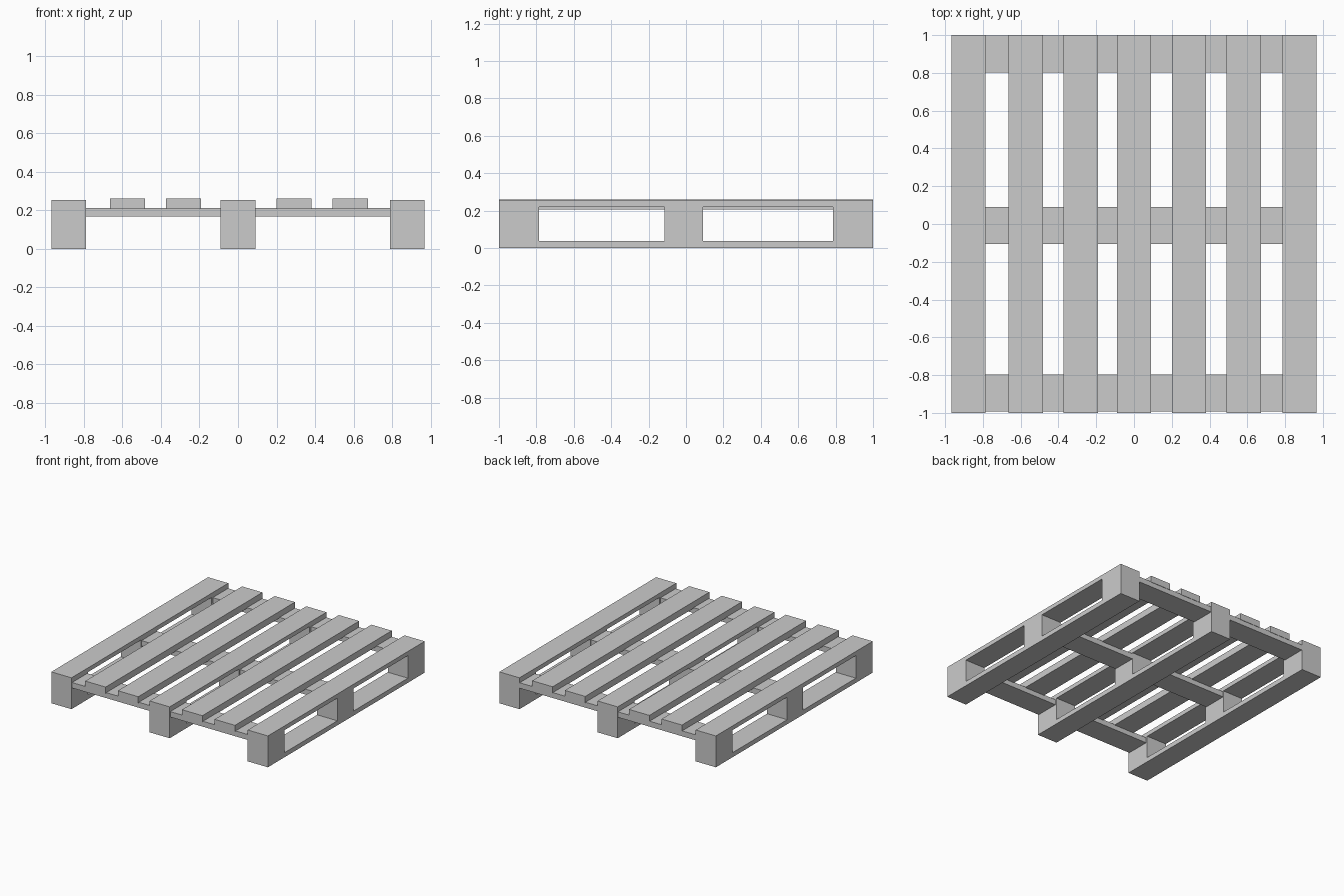
import bpy
from math import pi

if "Cube" in bpy.data.objects:
    bpy.data.objects.remove(bpy.data.objects["Cube"])


def box(name, x0, x1, y0, y1, z0, z1):
    bpy.ops.mesh.primitive_cube_add(
        size=1, location=((x0 + x1) / 2, (y0 + y1) / 2, (z0 + z1) / 2))
    ob = bpy.context.object
    ob.name = name
    ob.scale = (x1 - x0, y1 - y0, z1 - z0)
    bpy.ops.object.transform_apply(location=False, rotation=False, scale=True)
    return ob


def runner(name, x, width):
    # side profile with two fork openings, extruded across x
    cu = bpy.data.curves.new(name, 'CURVE')
    cu.dimensions = '2D'
    cu.fill_mode = 'BOTH'
    cu.extrude = width / 2
    for y0, y1, z0, z1 in [(-1, 1, 0, 0.253),
                           (-0.786, -0.114, 0.037, 0.219),
                           (0.091, 0.786, 0.037, 0.219)]:
        sp = cu.splines.new('POLY')
        sp.points.add(3)
        for p, (y, z) in zip(sp.points, [(y0, z0), (y1, z0), (y1, z1), (y0, z1)]):
            p.co = (y, z, 0, 1)
        sp.use_cyclic_u = True
        sp.use_smooth = False
    ob = bpy.data.objects.new(name, cu)
    bpy.context.collection.objects.link(ob)
    ob.location.x = x
    ob.rotation_euler = (pi / 2, 0, pi / 2)
    bpy.ops.object.select_all(action='DESELECT')
    ob.select_set(True)
    bpy.context.view_layer.objects.active = ob
    bpy.ops.object.convert(target='MESH')


# Three runners with fork openings
for name, x in [("left_runner", -0.877), ("middle_runner", 0), ("right_runner", 0.877)]:
    runner(name, x, 0.18)

# Cross boards joining the runners
for name, y0, y1 in [("front_cross_board", -0.992, -0.798),
                     ("middle_cross_board", -0.106, 0.09),
                     ("back_cross_board", 0.802, 0.997)]:
    box(name, -0.87, 0.87, y0, y1, 0.168, 0.212)

# Deck slats between the runners
for i, x in enumerate((-0.573, -0.282, 0.291, 0.582)):
    box(f"deck_slat_{i + 1}", x - 0.091, x + 0.091, -1, 1, 0.207, 0.26)
